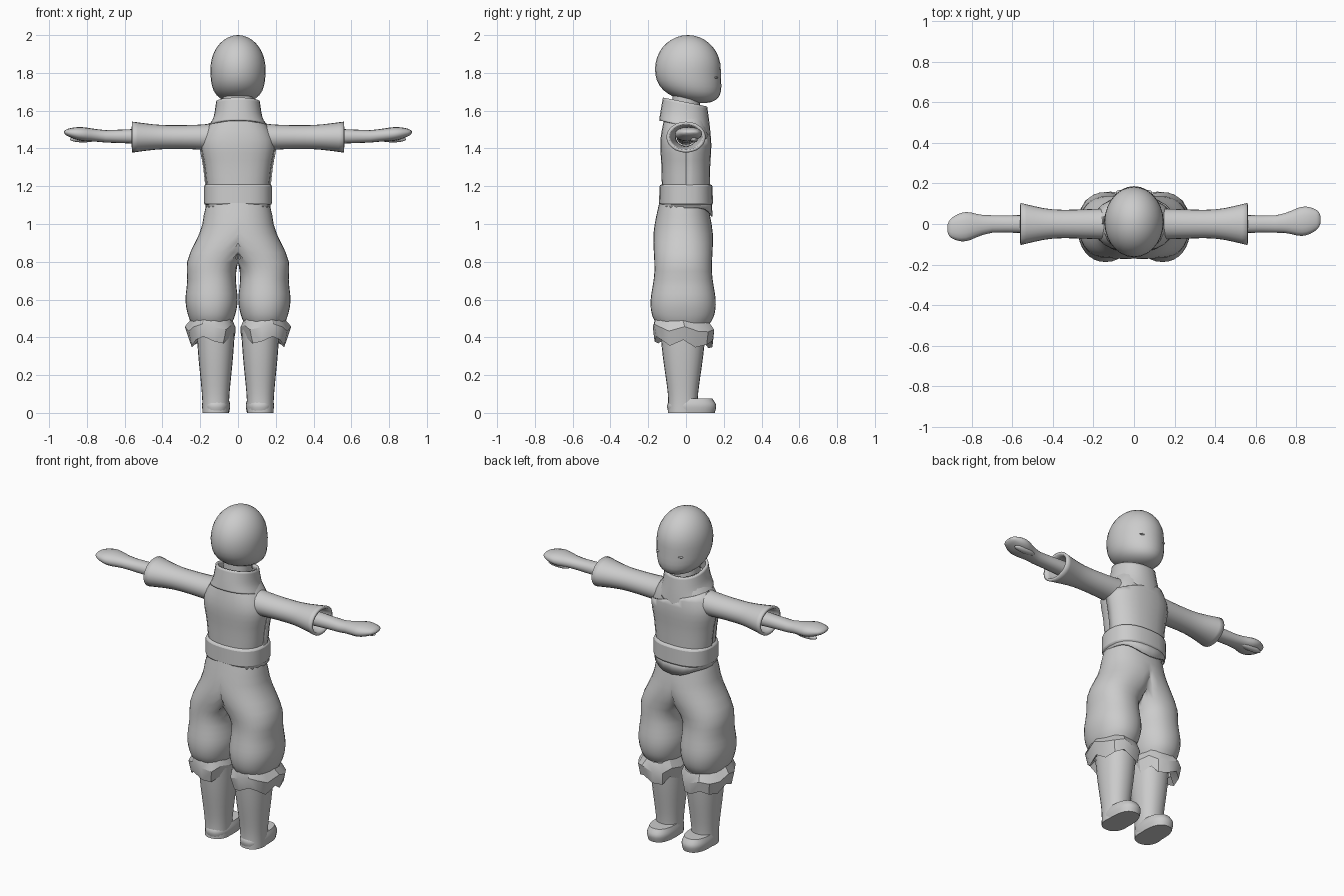
import bpy, bmesh, math, random
from mathutils import Vector, Matrix

if "Cube" in bpy.data.objects:
    bpy.data.objects.remove(bpy.data.objects["Cube"], do_unlink=True)
random.seed(4)

GREY = (.6, .6, .6, 1)
clay = bpy.data.materials.new("plain_grey")
clay.use_nodes = True
clay.diffuse_color = GREY
clay.node_tree.nodes["Principled BSDF"].inputs["Base Color"].default_value = GREY


def finish(name, bm, mirror=False, crease=50, thickness=0, bevel=0):
    """Turn a bmesh into a shaded object with its modifiers."""
    bmesh.ops.remove_doubles(bm, verts=bm.verts, dist=.0005)
    bmesh.ops.recalc_face_normals(bm, faces=bm.faces)
    mesh = bpy.data.meshes.new(name)
    bm.to_mesh(mesh)
    bm.free()
    mesh.materials.append(clay)
    part = bpy.data.objects.new(name, mesh)
    bpy.context.collection.objects.link(part)
    bpy.ops.object.select_all(action='DESELECT')
    part.select_set(True)
    bpy.context.view_layer.objects.active = part
    bpy.ops.object.shade_smooth_by_angle(angle=math.radians(crease))
    if mirror:
        part.modifiers.new("mirror", 'MIRROR')
    if thickness:
        part.modifiers.new("cloth", 'SOLIDIFY').thickness = thickness
    if bevel:
        rounding = part.modifiers.new("rounding", 'BEVEL')
        rounding.width = bevel
        rounding.segments = 2


def ellipsoid(name, centre, radii, reshape=None, **style):
    bm = bmesh.new()
    bmesh.ops.create_uvsphere(bm, u_segments=28, v_segments=18, radius=1)
    scale = Matrix.Diagonal(Vector(radii))
    for v in bm.verts:
        unit = reshape(v.co) if reshape else v.co
        v.co = Vector(centre) + scale @ unit
    finish(name, bm, **style)


def smooth_path(keys, steps):
    """Pass a smooth curve through the key stations."""
    keys = [Vector(k) for k in keys]
    padded = [keys[0]] + keys + [keys[-1]]
    for a, b, c, d in zip(padded, padded[1:], padded[2:], padded[3:]):
        for i in range(steps):
            t = i / steps
            bend = a * 2 - b * 5 + c * 4 - d
            twist = b * 3 - a - c * 3 + d
            yield b + ((c - a) * t + bend * t ** 2 + twist * t ** 3) / 2
    yield keys[-1]


def superellipse(angle, power):
    return [math.copysign(abs(f(angle)) ** (2 / power), f(angle))
            for f in (math.cos, math.sin)]


def loft(name, stations, centre=(0, 0), sides=24, power=2.2, steps=4,
         caps=True, reshape=None, edit=None, **style):
    """Skin stations of (height, half width, half depth)."""
    bm = bmesh.new()
    rows = []
    for height, width, depth in smooth_path(stations, steps):
        row = []
        for i in range(sides):
            x, y = superellipse(math.tau * i / sides, power)
            p = Vector((centre[0] + width * x, centre[1] + depth * y, height))
            row.append(bm.verts.new(reshape(p) if reshape else p))
        rows.append(row)
    for low, high in zip(rows, rows[1:]):
        for i in range(sides):
            bm.faces.new((low[i - 1], low[i], high[i], high[i - 1]))
    if caps:
        bm.faces.new(rows[0])
        bm.faces.new(rows[-1])
    if edit:
        edit(bm)
    finish(name, bm, **style)


# Head: an ellipsoid whose lower half is fuller, pushed forward into a chin
def jaw(p):
    low = max(0, -p.z) ** 2
    fuller = 1 + low * .35
    return Vector((p.x * fuller, p.y * fuller + low * .3, p.z - low * p.y * .1))


ellipsoid("head", (0, .01, 1.82), (.146, .174, .18), jaw)
ellipsoid("eyelids", (.06, .157, 1.775), (.03, .012, .006), mirror=True)
loft("neck", [(1.5, .08, .08), (1.7, .08, .07)], steps=1)


# Collar: leans forward and drops to a point on the chest
def lean(p):
    front = max(0, p.y / .135)
    drop = max(0, 1.65 - p.z) * .35 * front ** 6
    return Vector((p.x, p.y, p.z - p.y * .2 - drop))


loft("collar", [(1.52, .15, .137), (1.57, .128, .13), (1.645, .116, .117)],
     centre=(0, -.005), caps=False, reshape=lean, thickness=.014)

# Tunic, with a chest panel wrapped over it diagonally
torso = [(1.15, .16, .122), (1.3, .177, .125), (1.45, .192, .13), (1.6, .1, .1)]
loft("tunic", torso, centre=(0, -.005), power=2.4)


def trim_wrap(bm):
    for point, normal in (((0, 0, 1.49), (.3, 0, 1)), ((0, 0, 0), (0, -1, 0))):
        bmesh.ops.bisect_plane(bm, geom=bm.verts[:] + bm.edges[:] + bm.faces[:],
                               plane_co=point, plane_no=normal, clear_outer=True)


loft("tunic_wrap", [(z, width + .008, depth + .008) for z, width, depth in torso],
     centre=(0, -.005), power=2.4, caps=False, edit=trim_wrap, thickness=.007)

# Belt, with the pointed tunic hem below it
loft("belt", [(1.1, .18, .143), (1.21, .18, .14)], power=2.5, steps=1, bevel=.012)


def hem_point(p):
    front = max(0, p.y / .14)
    return Vector((p.x, p.y, p.z - (1.13 - p.z) * front ** 6))


loft("tunic_hem", [(1.085, .173, .14), (1.13, .17, .137)], steps=1, power=2.5,
     caps=False, reshape=hem_point, thickness=.008)


# Baggy trousers: a mirrored half that moves off the centre line as it parts
def part_legs(p):
    t = min(1, max(0, (1 - p.z) * 4))
    outward = .14 * t * t * (3 - 2 * t)
    return Vector((max(0, p.x + outward), p.y, p.z))


def open_seam(bm):
    inner = [f for f in bm.faces if all(v.co.x < .0001 for v in f.verts)]
    bmesh.ops.delete(bm, geom=inner, context='FACES')


loft("trousers", [(1.12, .165, .125), (.95, .19, .157), (.75, .131, .152),
                  (.6, .138, .172), (.52, .125, .165), (.47, .105, .14)],
     centre=(0, -.015), sides=32, reshape=part_legs, edit=open_seam, mirror=True)


# Ragged folded cuffs: the zigzag grows toward the lower edge
def ragged(p):
    wave = math.cos(5 * math.atan2(p.y, p.x - .14)) * (.55 - p.z) * .1
    j = random.uniform(-.007, .007)
    return Vector((max(p.x + j, .003), p.y + j, p.z + wave + j - p.y * .1))


loft("cuffs", [(.49, .114, .147), (.44, .135, .165), (.37, .118, .153), (.41, .09, .12)],
     centre=(.141, -.013), sides=15, steps=1, caps=False, reshape=ragged,
     mirror=True, crease=28)

# Boots: a tapering shaft set in a low, long foot
loft("boot_shafts", [(.45, .102, .122), (.3, .092, .107), (.1, .073, .08), (0, .07, .08)],
     centre=(.118, -.016), mirror=True)
loft("boot_feet", [(0, .069, .122), (.04, .075, .13), (.075, .066, .11)],
     centre=(.116, .03), power=2.4, mirror=True)

# Arms, lofted outward from the body on each side
for side, word in ((1, "left"), (-1, "right")):
    def along_arm(p):
        bend = max(0, p.z - .7) * .1
        return Vector((side * p.z, p.y + side * bend, 1.46 + p.x + bend))

    loft(word + "_sleeve", [(.1, .08, .08), (.2, .066, .074), (.4, .064, .072),
                            (.56, .082, .104)],
         power=2, caps=False, reshape=along_arm, thickness=.016)
    loft(word + "_hand", [(.4, .045, .05), (.7, .033, .043), (.83, .036, .072),
                          (.9, .02, .05), (.92, .005, .02)],
         centre=(.004, 0), sides=16, reshape=along_arm)
    ellipsoid(word + "_thumb", (side * .82, .03 + side * .012, 1.448),
              (.07, .02, .016))
